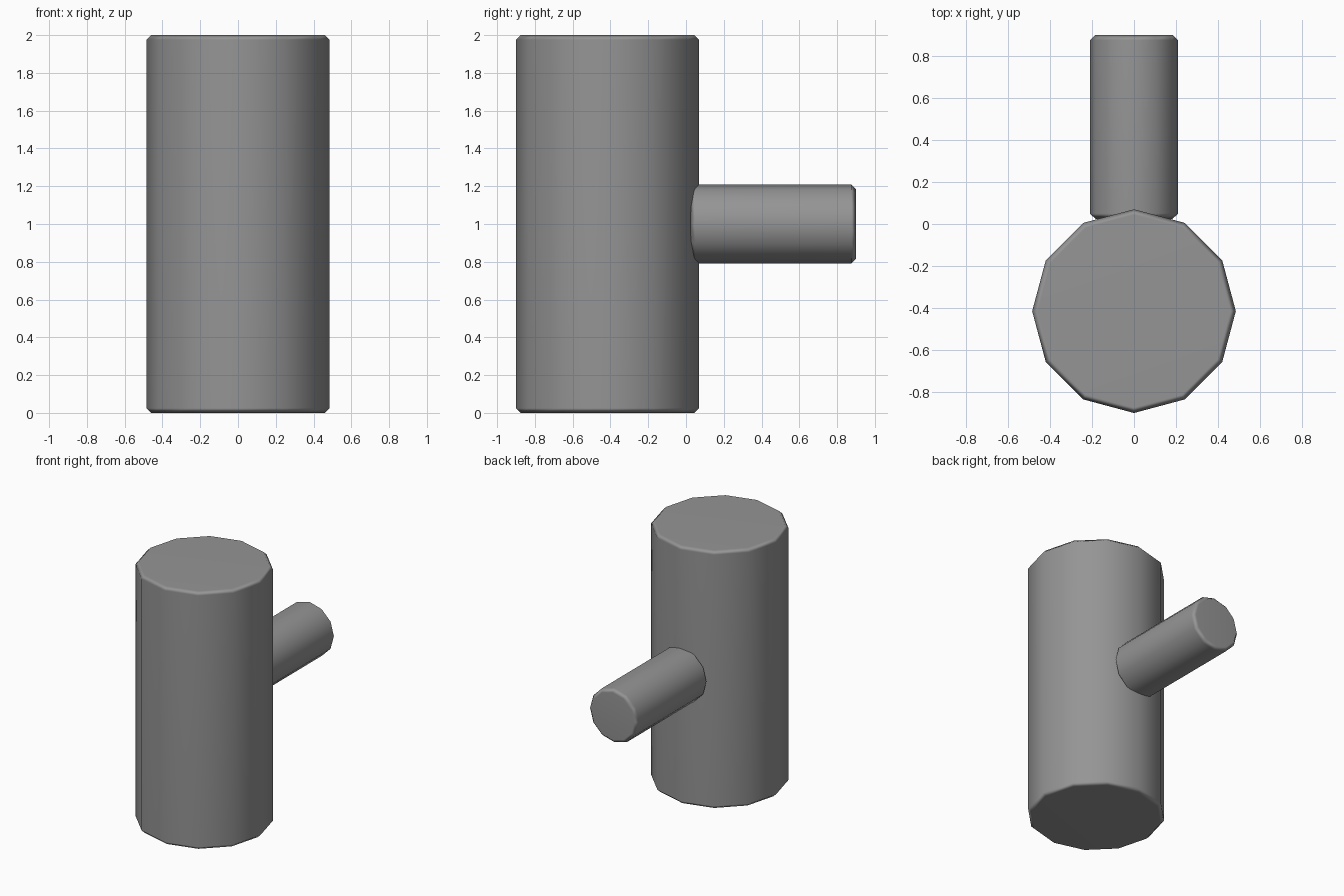
import bpy
import math

if "Cube" in bpy.data.objects:
    bpy.data.objects.remove(bpy.data.objects["Cube"])

# Dark grey finish
grey = bpy.data.materials.new("dark_grey")
grey.diffuse_color = (0.3, 0.3, 0.3, 1)
grey.use_nodes = True
grey.node_tree.nodes["Principled BSDF"].inputs["Base Color"].default_value = grey.diffuse_color


def bevelled_cylinder(name, radius, length, location, rotation=(0, 0, 0)):
    # 12-sided cylinder with soft chamfers around both caps
    bpy.ops.mesh.primitive_cylinder_add(vertices=12, radius=radius, depth=length,
                                        location=location, rotation=rotation)
    obj = bpy.context.object
    obj.name = name
    obj.data.materials.append(grey)
    bevel = obj.modifiers.new("cap_bevel", 'BEVEL')
    bevel.width = 0.025
    bevel.segments = 1
    bevel.limit_method = 'ANGLE'
    bevel.angle_limit = math.radians(60)
    bpy.ops.object.shade_smooth()
    # Large faces dominate the shading so sides and caps stay even
    obj.modifiers.new("even_shading", 'WEIGHTED_NORMAL')
    return obj


# Upright post
bevelled_cylinder("post", 0.485, 2.0, (0, -0.415, 1.0))

# Horizontal peg on the back of the post
peg_start, peg_end = 0.025, 0.9
bevelled_cylinder("peg", 0.21, peg_end - peg_start,
                  (0, (peg_start + peg_end) / 2, 1.0), (math.pi / 2, 0, 0))
